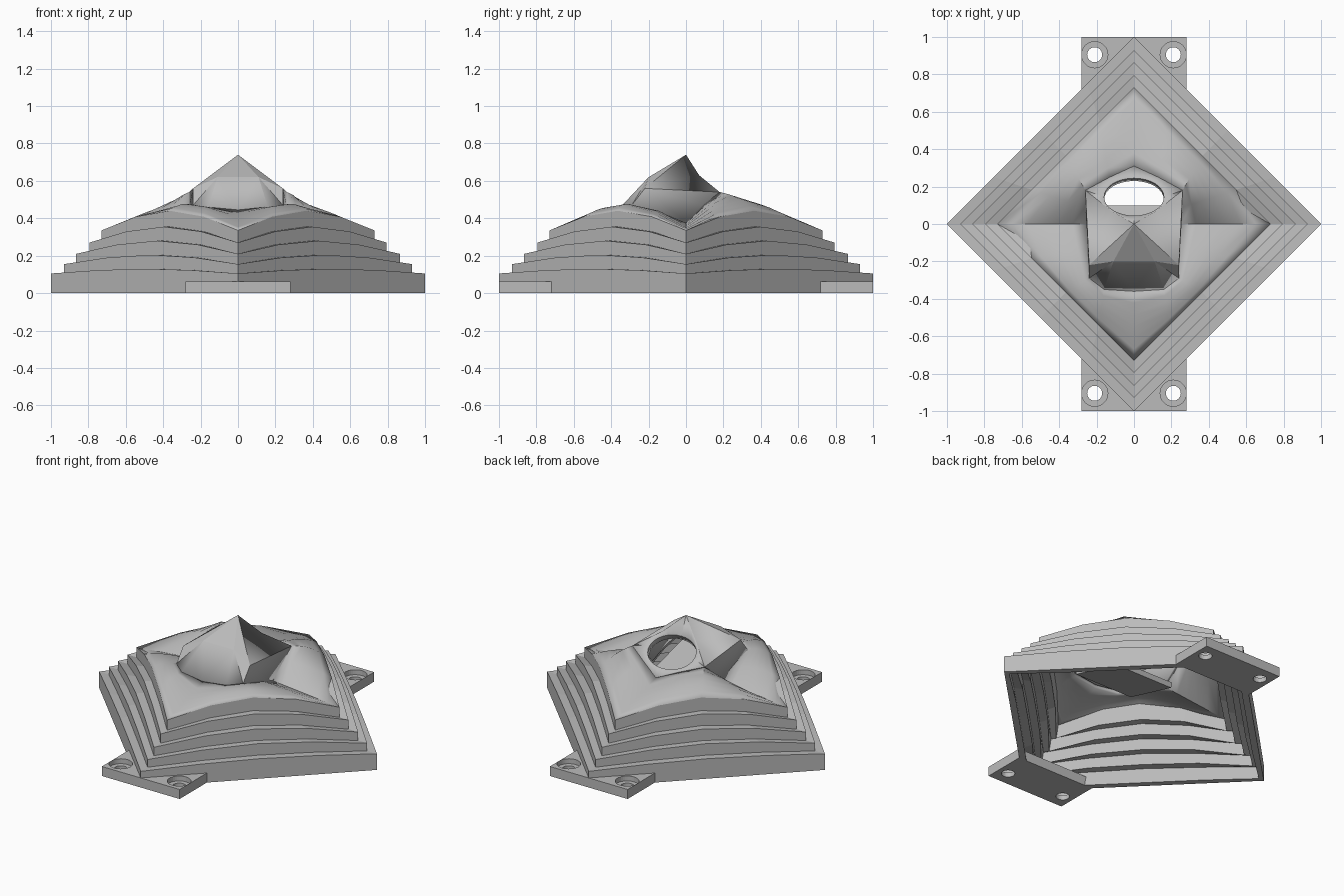
import bpy, bmesh, math
from mathutils import Vector

cube = bpy.data.objects.get("Cube")
if cube:
    bpy.data.objects.remove(cube, do_unlink=True)

grey = bpy.data.materials.new("plain grey")
grey.use_nodes = True
COLOR = (0.5, 0.5, 0.5, 1)
grey.diffuse_color = COLOR
grey.node_tree.nodes["Principled BSDF"].inputs["Base Color"].default_value = COLOR


def finish(bm, name, thickness=0, smooth=None):
    """Turn a bmesh into an object, faces outward, optionally thickened inward."""
    bmesh.ops.remove_doubles(bm, verts=bm.verts, dist=0.0005)
    bmesh.ops.recalc_face_normals(bm, faces=bm.faces)
    if thickness and sum(f.normal.z * f.calc_area() for f in bm.faces) < 0:
        bmesh.ops.reverse_faces(bm, faces=bm.faces)
    mesh = bpy.data.meshes.new(name)
    bm.to_mesh(mesh)
    bm.free()
    mesh.materials.append(grey)
    obj = bpy.data.objects.new(name, mesh)
    bpy.context.collection.objects.link(obj)
    bpy.ops.object.select_all(action="DESELECT")
    obj.select_set(True)
    bpy.context.view_layer.objects.active = obj
    if smooth:
        bpy.ops.object.shade_smooth_by_angle(angle=math.radians(smooth))
    if thickness:
        mod = obj.modifiers.new("wall", "SOLIDIFY")
        mod.thickness = thickness
        mod.offset = -1
    return obj


def mirrored(half):
    """Close a half ring running from the back to the front on the +x side."""
    return half + [(-x, y, z) for x, y, z in half[-2:0:-1]]


def loft(bm, rings):
    rows = [[bm.verts.new(p) for p in ring] for ring in rings]
    for a, b in zip(rows, rows[1:]):
        for i in range(len(a)):
            j = (i + 1) % len(a)
            bm.faces.new((a[i], a[j], b[j], b[i]))


def diamond(radius, corner, rise):
    """Diamond ring whose sides arch upward between the corners."""
    half = []
    for i in range(9):
        t = i / 4
        x = radius * (1 - abs(1 - t))
        arch = (0, 0.7, 1, 0.7)[i % 4]
        half.append((x, radius * (1 - t), corner + rise * arch))
    return mirrored(half)


# Stepped diamond base
radii = (1.0, 0.93, 0.865, 0.795, 0.73)
corners = (0.105, 0.155, 0.21, 0.27, 0.335)
rises = (0.025, 0.05, 0.07, 0.085, 0.105)
rings = [diamond(1.0, 0, 0)]
for i in range(5):
    rings.append(diamond(radii[i], corners[i], rises[i]))
    if i < 4:
        rings.append(diamond(radii[i + 1], corners[i], rises[i]))
bm = bmesh.new()
loft(bm, rings)
finish(bm, "stepped_base", 0.04)

# Dome skin between the top step and the hood
neck = [(0, 0.31, 0.45), (0.13, 0.25, 0.50), (0.26, 0.18, 0.54),
        (0.26, 0.09, 0.47), (0.25, 0, 0.38), (0.25, -0.13, 0.43),
        (0.24, -0.29, 0.47), (0.16, -0.35, 0.46), (0, -0.36, 0.445)]
outer, inner = rings[-1], mirrored(neck)
dome = []
for k in range(7):
    t = k / 6
    ring = []
    for i, (a, b) in enumerate(zip(outer, inner)):
        p = Vector(a).lerp(Vector(b), t)
        p.z += 0.02 * math.sin(math.pi * t) * (i % 4 != 0)
        ring.append(p)
    dome.append(ring)
bm = bmesh.new()
loft(bm, dome)
finish(bm, "dome_skin", 0.03, 35)

# Faceted hood with a tilted round opening at the back
peak, brow = (0, 0, 0.74), (0.12, 0.07, 0.63)
shoulder, crown = (0.24, -0.22, 0.56), (0.11, -0.2, 0.62)
facets = [(peak, brow, shoulder), (brow, neck[2], shoulder),
          (neck[2], neck[3], shoulder), (neck[3], neck[4], shoulder),
          (neck[4], neck[5], shoulder), (neck[5], neck[6], shoulder),
          (peak, shoulder, crown), (shoulder, neck[6], crown),
          (crown, neck[6], neck[7]), (crown, neck[7], neck[8])]
bm = bmesh.new()
for side in (1, -1):
    for facet in facets:
        bm.faces.new([bm.verts.new((side * x, y, z)) for x, y, z in facet])
flipped = (-crown[0], crown[1], crown[2])
for tip in (peak, neck[8]):
    bm.faces.new([bm.verts.new(p) for p in (tip, crown, flipped)])


def oval(shift, drop):
    pts = []
    for i in range(17):
        a = math.pi / 2 - math.pi * i / 16
        y = 0.145 + 0.1 * math.sin(a)
        pts.append((0.16 * math.cos(a), y + shift, 0.445 + (0.31 - y) * 0.66 - drop))
    return mirrored(pts)


# Rim corners subdivided to match the oval
rim = []
for a, b in zip((neck[0], neck[1], neck[2], brow), (neck[1], neck[2], brow, peak)):
    rim += [tuple(Vector(a).lerp(Vector(b), k / 4)) for k in range(4)]
rim.append(peak)
loft(bm, [mirrored(rim), oval(0, 0), oval(-0.015, 0.03)])
finish(bm, "hood", 0.012, 12)

# Sloping floor inside the hood
bm = bmesh.new()
section = [(-0.28, 0.43), (0.1, 0.33), (0.09, 0.3), (-0.28, 0.4)]
loft(bm, [[(x, y, z) for y, z in section] for x in (-0.21, 0.21)])
bmesh.ops.holes_fill(bm, edges=bm.edges)
finish(bm, "hood_floor")


def cylinder(x, y, z, radius):
    bm = bmesh.new()
    bmesh.ops.create_cone(bm, cap_ends=True, segments=32, radius1=radius,
                          radius2=radius, depth=0.2)
    bmesh.ops.translate(bm, verts=bm.verts, vec=(x, y, z))
    return finish(bm, "bore_cutter")


# Mounting tabs with counterbored screw holes
for side, name in ((-1, "front_tab"), (1, "back_tab")):
    bm = bmesh.new()
    bmesh.ops.create_cube(bm, size=1)
    bmesh.ops.scale(bm, verts=bm.verts, vec=(0.56, 0.28, 0.062))
    bmesh.ops.translate(bm, verts=bm.verts, vec=(0, side * 0.86, 0.031))
    tab = finish(bm, name)
    for x in (-0.21, 0.21):
        for z, radius in ((0, 0.04), (0.13, 0.07)):
            cutter = cylinder(x, side * 0.905, z, radius)
            mod = tab.modifiers.new("bore", "BOOLEAN")
            mod.operation = "DIFFERENCE"
            mod.object = cutter
            bpy.context.view_layer.objects.active = tab
            bpy.ops.object.modifier_apply(modifier=mod.name)
            bpy.data.objects.remove(cutter, do_unlink=True)
